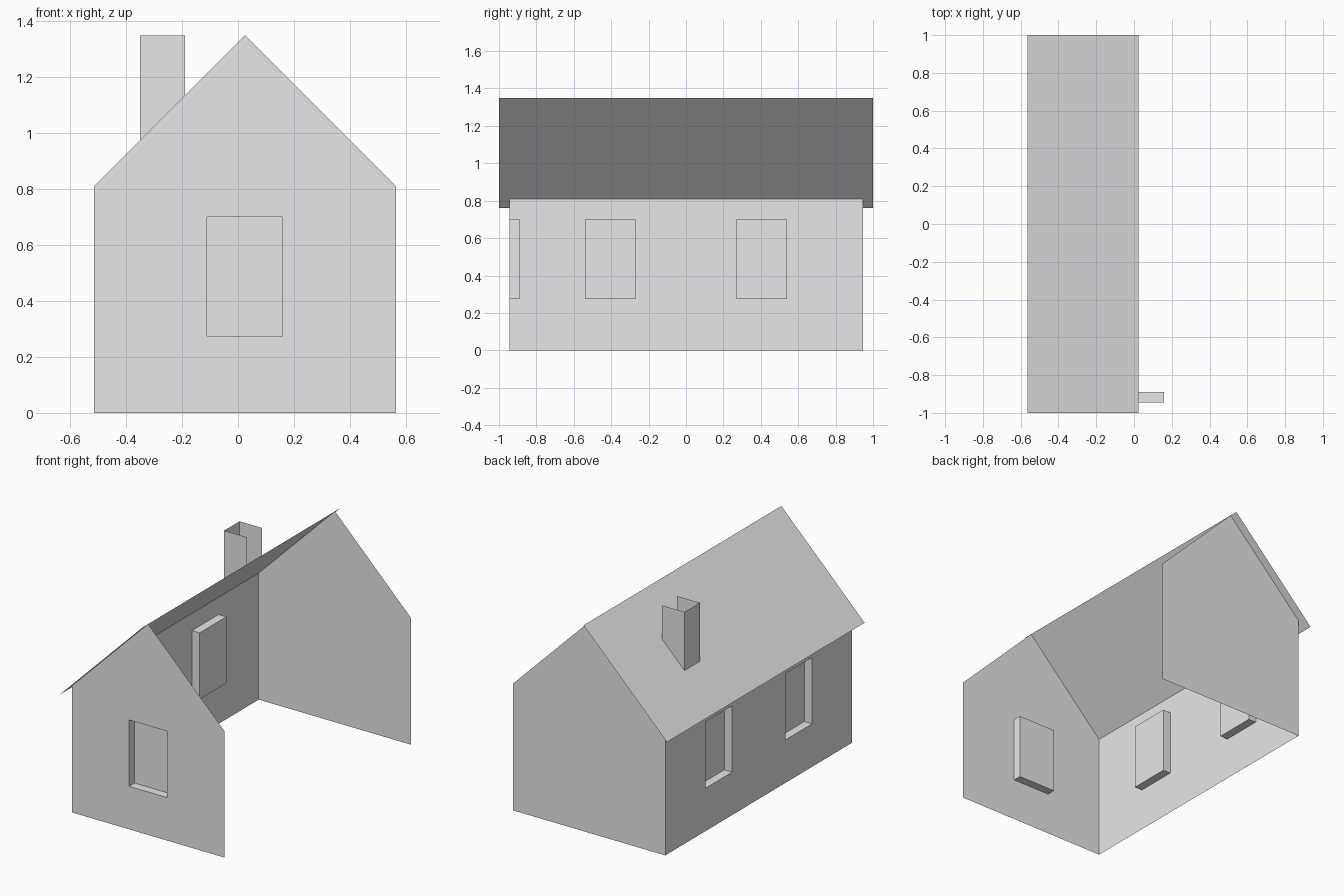
import bpy
import bmesh
from mathutils import Vector

cube = bpy.data.objects.get("Cube")
if cube:
    bpy.data.objects.remove(cube, do_unlink=True)

# Shared dimensions
LEFT, RIGHT, RIDGE = -0.515, 0.565, 0.025
EAVE, TOP = 0.81, 1.35
HALF = 0.945
RECESS = 0.055
SILL, HEAD = 0.275, 0.70

grey = bpy.data.materials.new("plain_grey")
grey.use_nodes = True
grey.diffuse_color = (0.8, 0.8, 0.8, 1)
grey.node_tree.nodes["Principled BSDF"].inputs["Base Color"].default_value = (0.8, 0.8, 0.8, 1)


def roof_z(x):
    """Height of the sloping roof at x."""
    return TOP - (RIDGE - x)


def finish(name, bm):
    mesh = bpy.data.meshes.new(name)
    bm.to_mesh(mesh)
    bm.free()
    mesh.materials.append(grey)
    obj = bpy.data.objects.new(name, mesh)
    bpy.context.collection.objects.link(obj)
    return obj


def sheet(name, polygons, windows=(), axis=0, inward=(0, 0, 0)):
    """Thin panels; windows are (low, high) spans along axis, recessed inward."""
    bm = bmesh.new()
    for points in polygons:
        bm.faces.new([bm.verts.new(p) for p in points])

    # Cut the panel along each window border
    cuts = [(axis, v) for span in windows for v in span]
    if windows:
        cuts += [(2, SILL), (2, HEAD)]
    for direction, value in cuts:
        normal = Vector((0, 0, 0))
        normal[direction] = 1
        bmesh.ops.bisect_plane(bm, geom=bm.verts[:] + bm.edges[:] + bm.faces[:],
                               plane_co=normal * value, plane_no=normal)

    # Push the window panes back into the room
    panes = []
    for face in bm.faces:
        c = face.calc_center_median()
        if SILL < c.z < HEAD and any(a < c[axis] < b for a, b in windows):
            panes.append(face)
    if panes:
        pushed = bmesh.ops.extrude_discrete_faces(bm, faces=panes)["faces"]
        for face in pushed:
            bmesh.ops.translate(bm, verts=face.verts[:], vec=Vector(inward))
    return finish(name, bm)


# Gable walls
def gable(y):
    return [(LEFT, y, 0), (RIGHT, y, 0), (RIGHT, y, EAVE), (RIDGE, y, TOP), (LEFT, y, EAVE)]


sheet("front_gable_wall", [gable(-HALF)], [(-0.11, 0.16)], 0, (0, RECESS, 0))
sheet("back_gable_wall", [gable(HALF)[::-1]])

# Long side wall with two windows
sheet("side_wall",
      [[(LEFT, HALF, 0), (LEFT, -HALF, 0), (LEFT, -HALF, EAVE), (LEFT, HALF, EAVE)]],
      [(-0.54, -0.27), (0.27, 0.54)], 1, (RECESS, 0, 0))

# Single roof slope with overhang
eave_x = -0.565
sheet("roof_slope", [[(eave_x, 1, roof_z(eave_x)), (eave_x, -1, roof_z(eave_x)),
                      (RIDGE, -1, TOP), (RIDGE, 1, TOP)]])

# Chimney: three panels standing on the slope, open inside and towards the ridge
a, b, near, far = -0.35, -0.19, 0.36, 0.515
corners = [(b, far), (a, far), (a, near), (b, near)]
sheet("chimney", [[(*p, roof_z(p[0])), (*q, roof_z(q[0])), (*q, TOP), (*p, TOP)]
                  for p, q in zip(corners, corners[1:])])
